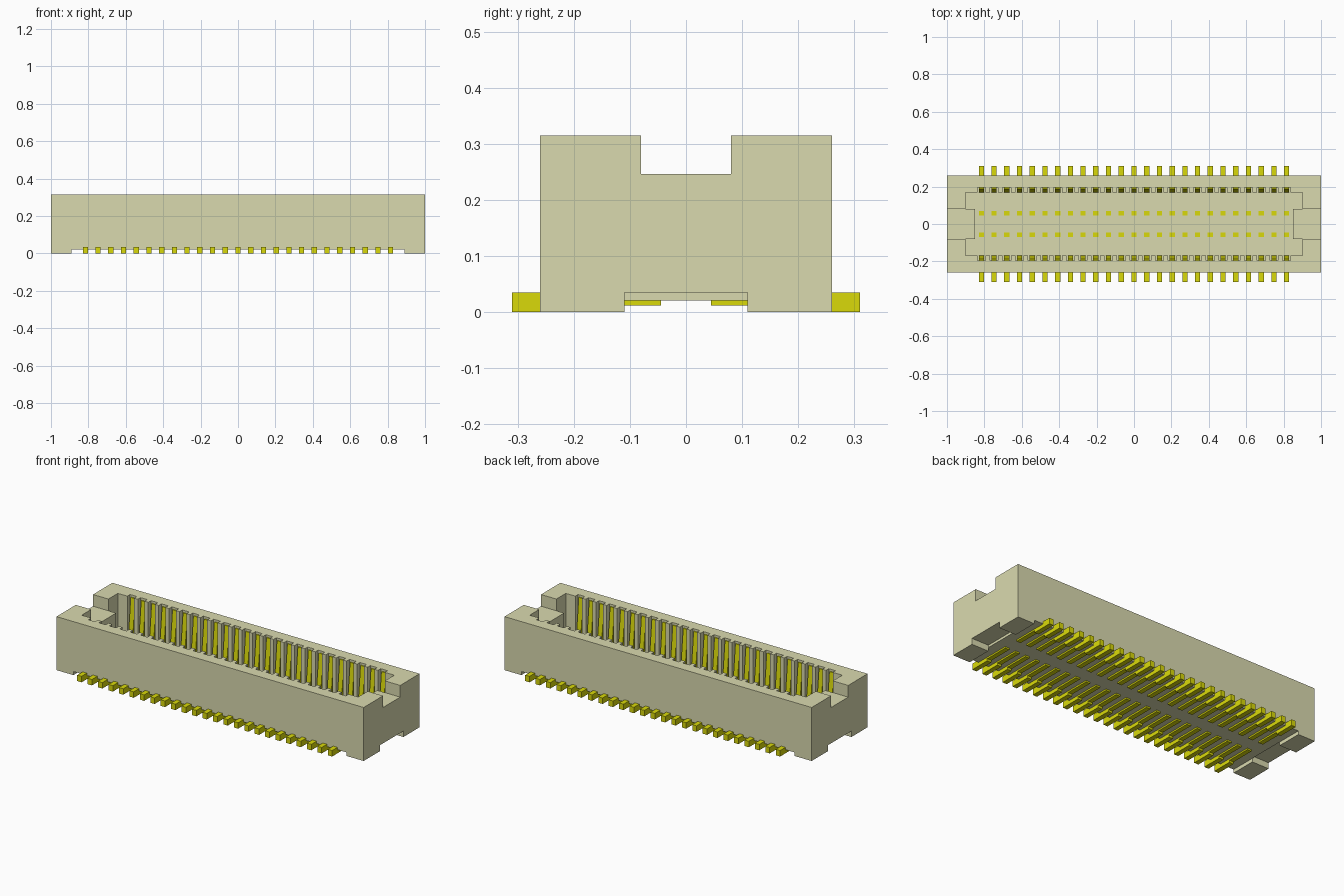
import bpy, bmesh

cube = bpy.data.objects.get("Cube")
if cube:
    bpy.data.objects.remove(cube, do_unlink=True)

PITCH, COUNT = 0.068, 25
PIN_XS = [(i - (COUNT - 1) / 2) * PITCH for i in range(COUNT)]
PIN_W, SLOT_W = 0.028, 0.044
TOP, FLOOR, WALL, SLOT_Y = 0.315, 0.1, 0.168, 0.194


def make_material(name, color):
    mat = bpy.data.materials.new(name)
    mat.use_nodes = True
    mat.diffuse_color = color
    bsdf = next(n for n in mat.node_tree.nodes if n.type == 'BSDF_PRINCIPLED')
    bsdf.inputs["Base Color"].default_value = color
    return mat


def prism(bm, points, direction):
    """Extrude a closed outline of 3D points along a direction."""
    face = bm.faces.new([bm.verts.new(p) for p in points])
    ext = bmesh.ops.extrude_face_region(bm, geom=[face])
    verts = [v for v in ext["geom"] if isinstance(v, bmesh.types.BMVert)]
    bmesh.ops.translate(bm, verts=verts, vec=direction)


def box(bm, x0, x1, y0, y1, z0, z1):
    prism(bm, [(x0, y0, z0), (x1, y0, z0), (x1, y1, z0), (x0, y1, z0)], (0, 0, z1 - z0))


def finish(bm, name, mat):
    bmesh.ops.recalc_face_normals(bm, faces=bm.faces)
    mesh = bpy.data.meshes.new(name)
    bm.to_mesh(mesh)
    bm.free()
    mesh.materials.append(mat)
    obj = bpy.data.objects.new(name, mesh)
    bpy.context.collection.objects.link(obj)
    return obj


def cut(target, bm, mat):
    """Subtract the shape from the target and discard the cutter."""
    cutter = finish(bm, "cutter", mat)
    cutter.hide_render = True
    mod = target.modifiers.new("cut", 'BOOLEAN')
    mod.operation, mod.solver, mod.object = 'DIFFERENCE', 'EXACT', cutter
    bpy.context.view_layer.objects.active = target
    bpy.ops.object.modifier_apply(modifier=mod.name)
    bpy.data.objects.remove(cutter, do_unlink=True)


plastic = make_material("beige plastic", (0.7, 0.7, 0.43, 1))
gold = make_material("yellow contact metal", (0.7, 0.7, 0.003, 1))

# Housing block
bm = bmesh.new()
box(bm, -1, 1, -0.26, 0.26, 0, TOP)
housing = finish(bm, "housing", plastic)

# Cavity outline: comb of contact slots on both long walls, a tongue at each end
half = [(-0.85, 0.08), (-0.9, 0.08), (-0.9, WALL)]
for x in PIN_XS:
    a, b = x - SLOT_W / 2, x + SLOT_W / 2
    half += [(a, WALL), (a, SLOT_Y), (b, SLOT_Y), (b, WALL)]
half += [(0.9, WALL), (0.9, 0.08), (0.85, 0.08)]
outline = half + [(x, -y) for x, y in reversed(half)]
bm = bmesh.new()
prism(bm, [(x, y, FLOOR) for x, y in outline], (0, 0, 0.4))
cut(housing, bm, plastic)

# Notches above the end tongues, standoff gap below, and recesses between the feet
for dims in [(-1.1, 1.1, -0.08, 0.08, 0.246, 0.5),
             (-0.89, 0.89, -0.4, 0.4, -0.1, 0.021),
             (-1.1, -0.89, -0.11, 0.11, -0.1, 0.035),
             (0.89, 1.1, -0.11, 0.11, -0.1, 0.035)]:
    bm = bmesh.new()
    box(bm, *dims)
    cut(housing, bm, plastic)

# Contacts: solder tail, leaning blade, strip below the floor and stub through it
contact = [(0.31, 0), (0.31, 0.035), (0.196, 0.035), (0.196, 0.302), (0.188, 0.302),
           (WALL, FLOOR), (WALL, 0.035), (0.07, 0.035), (0.07, FLOOR + 0.002),
           (0.045, FLOOR + 0.002), (0.045, 0.012), (0.19, 0.012), (0.19, 0)]
for side, label in ((-1, "front"), (1, "back")):
    bm = bmesh.new()
    for x in PIN_XS:
        prism(bm, [(x - PIN_W / 2, side * y, z) for y, z in contact], (PIN_W, 0, 0))
    finish(bm, f"{label}_contacts", gold)
